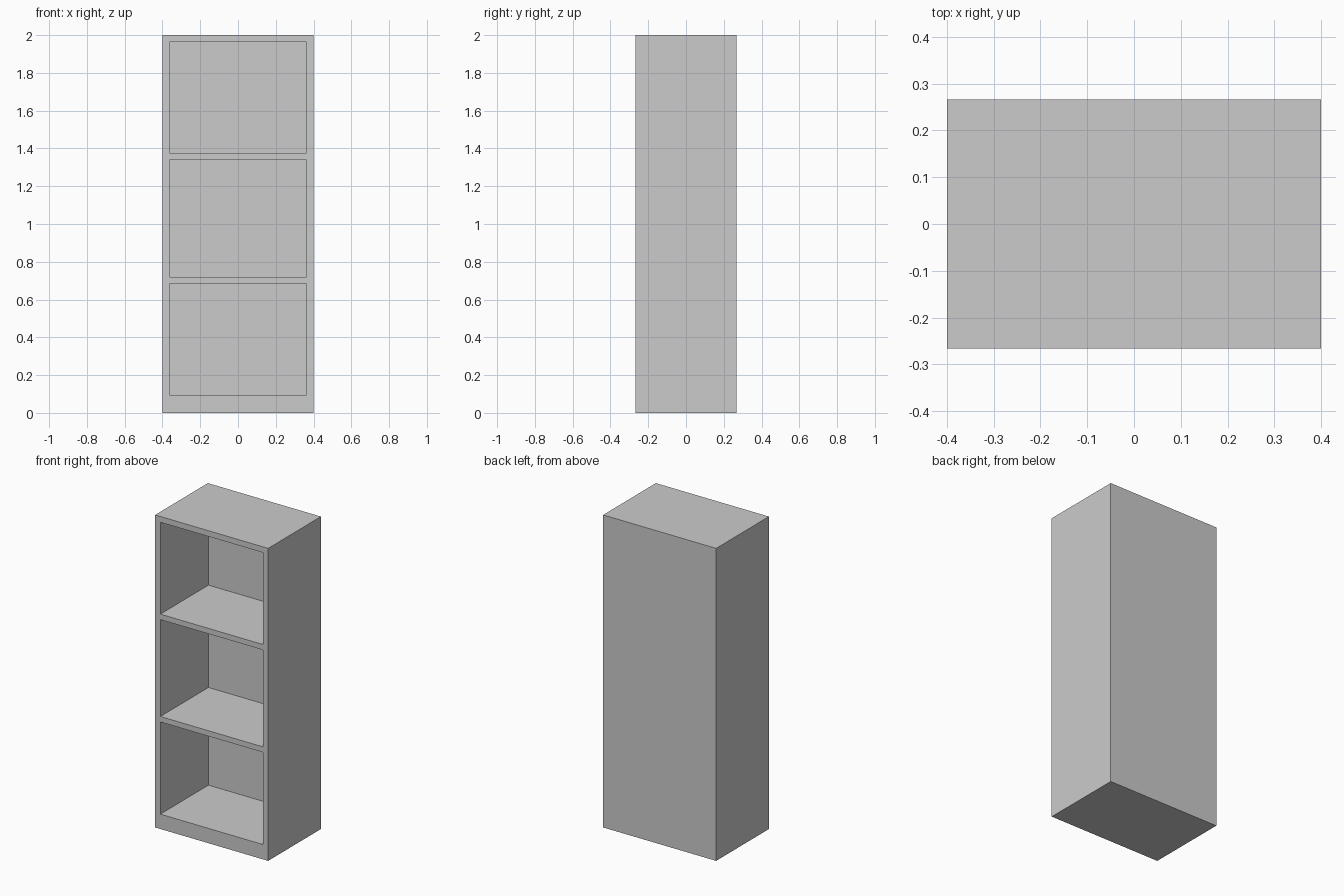
import bpy

cube = bpy.data.objects.get("Cube")
if cube:
    bpy.data.objects.remove(cube, do_unlink=True)

# Overall size and panel thicknesses
WIDTH, DEPTH, HEIGHT = 0.8, 0.533, 2.0
SIDE, BACK = 0.037, 0.047
X, Y = WIDTH / 2, DEPTH / 2

grey = bpy.data.materials.new("light_grey")
grey.use_nodes = True
colour = (0.6, 0.6, 0.6, 1)
grey.diffuse_color = colour
grey.node_tree.nodes["Principled BSDF"].inputs["Base Color"].default_value = colour


def box(name, low, high):
    """Axis-aligned box between two corners."""
    bpy.ops.mesh.primitive_cube_add(size=1)
    obj = bpy.context.object
    obj.name = name
    for v in obj.data.vertices:
        v.co = [h if c > 0 else l for c, l, h in zip(v.co, low, high)]
    obj.data.materials.append(grey)
    return obj


# Solid carcass: sides, back, top and plinth in one piece
cabinet = box("bookcase", (-X, -Y, 0), (X, Y, HEIGHT))

# Three open compartments, leaving the shelves between them
openings = {"lower": (0.095, 0.685), "middle": (0.72, 1.34), "upper": (1.375, 1.963)}
for name, (bottom, top) in openings.items():
    cutter = box(name + "_compartment_cutter",
                 (-X + SIDE, -Y - 0.1, bottom), (X - SIDE, Y - BACK, top))
    cutter.hide_render = True
    cutter.hide_set(True)
    cutter.display_type = 'WIRE'
    cut = cabinet.modifiers.new(name + "_compartment", 'BOOLEAN')
    cut.operation = 'DIFFERENCE'
    cut.solver = 'EXACT'
    cut.object = cutter
